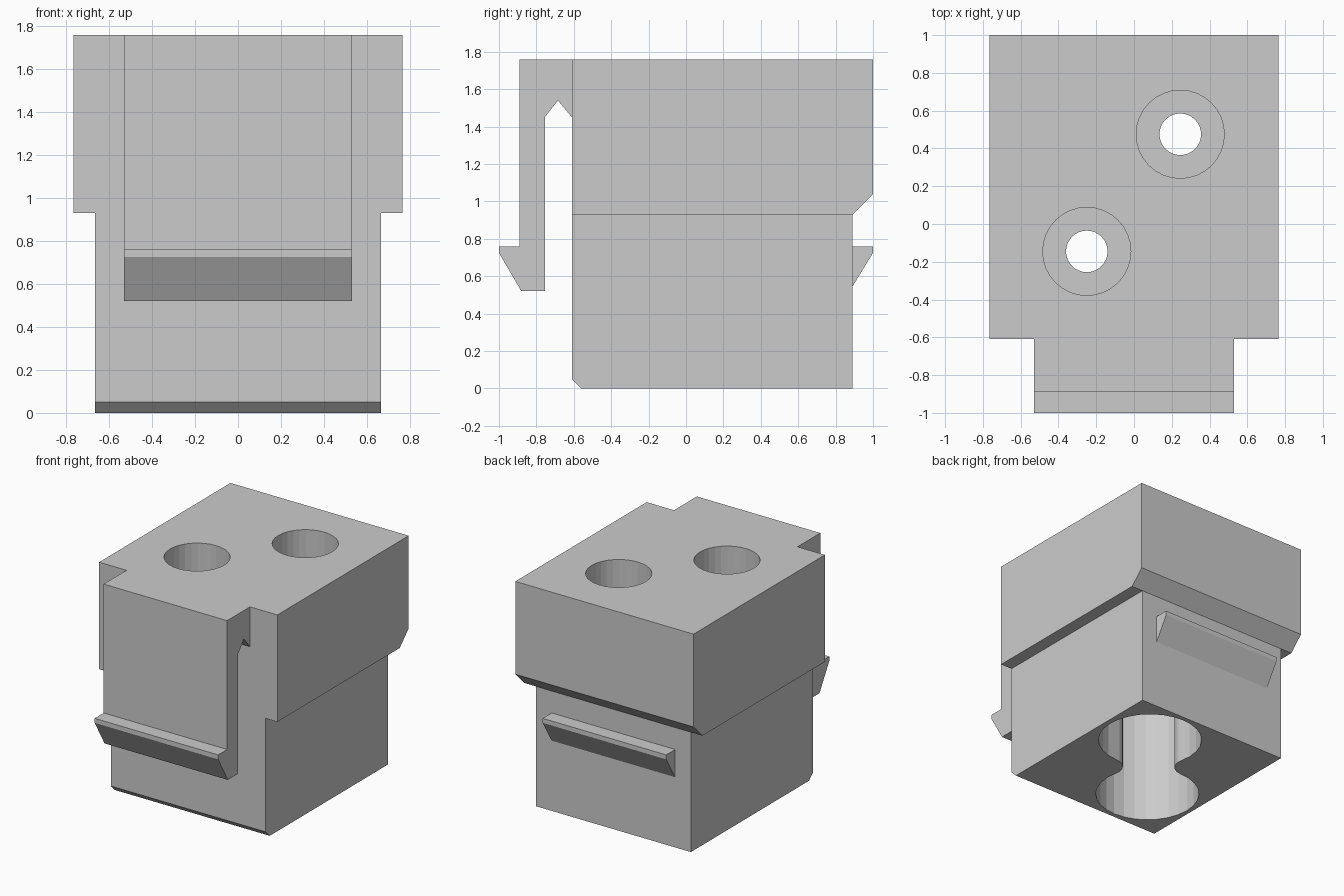
import bpy, bmesh, math
from mathutils import Vector

if "Cube" in bpy.data.objects:
    bpy.data.objects.remove(bpy.data.objects["Cube"])


def prism(name, pts, axis, a, b):
    """Extrude a closed outline: (y, z) points along x, or (x, y) points along z."""
    bm = bmesh.new()
    place = (lambda p: (a, p[0], p[1])) if axis == 'x' else (lambda p: (p[0], p[1], a))
    face = bm.faces.new([bm.verts.new(place(p)) for p in pts])
    ext = bmesh.ops.extrude_face_region(bm, geom=[face])
    d = Vector((b - a, 0, 0)) if axis == 'x' else Vector((0, 0, b - a))
    bmesh.ops.translate(bm, vec=d, verts=[g for g in ext['geom'] if isinstance(g, bmesh.types.BMVert)])
    bmesh.ops.recalc_face_normals(bm, faces=bm.faces)
    me = bpy.data.meshes.new(name)
    bm.to_mesh(me)
    bm.free()
    ob = bpy.data.objects.new(name, me)
    bpy.context.collection.objects.link(ob)
    return ob


def combine(target, tool, op):
    """Apply a boolean and remove the tool object."""
    mod = target.modifiers.new(op.lower(), 'BOOLEAN')
    mod.operation, mod.solver, mod.object = op, 'EXACT', tool
    bpy.context.view_layer.objects.active = target
    bpy.ops.object.modifier_apply(modifier=mod.name)
    bpy.data.objects.remove(tool)


def arc(cx, cy, r, a0, a1, n):
    return [(cx + r * math.cos(a0 + (a1 - a0) * i / n),
             cy + r * math.sin(a0 + (a1 - a0) * i / n)) for i in range(n)]


# Wide upper block with the sloped rear underside
body = prism('connector_body', [(-.61, .93), (.89, .93), (1, 1.04), (1, 1.76), (-.61, 1.76)],
             'x', -.765, .765)

# Narrower lower block with a chamfered front bottom edge
lower = prism('lower_block', [(-.56, 0), (.89, 0), (.89, 1), (-.61, 1), (-.61, .05)],
              'x', -.665, .665)

# Hanging front latch arm with its barb
latch = prism('latch_arm', [(-.5, 1.76), (-.89, 1.76), (-.89, .76), (-1, .76), (-1, .725),
                            (-.88, .52), (-.755, .52), (-.755, 1.45), (-.685, 1.54),
                            (-.61, 1.45), (-.5, 1.45)], 'x', -.53, .53)

# Rear catch
catch = prism('rear_catch', [(.8, .76), (1, .76), (1, .725), (.89, .545), (.8, .545)],
              'x', -.53, .53)
for part in (lower, latch, catch):
    combine(body, part, 'UNION')

# Two-lobed socket in the underside, lobes joined by a filleted neck
hole_a, hole_b = Vector((.245, .475)), Vector((-.25, -.145))
mid, half = (hole_a + hole_b) / 2, (hole_a - hole_b).length / 2
R, w = .38, .19
f = (w * w + half * half - R * R) / (2 * (R - w))
t = math.atan2(-half, w + f)
outline = (arc(0, half, R, t, math.pi - t, 22) + arc(-w - f, 0, f, -t, t, 8)
           + arc(0, -half, R, math.pi + t, 2 * math.pi - t, 22)
           + arc(w + f, 0, f, math.pi - t, math.pi + t, 8))
v = (hole_a - hole_b).normalized()
u = Vector((v.y, -v.x))
socket = prism('socket_cutter', [mid + u * p[0] + v * p[1] for p in outline], 'z', -.1, 1.2)
combine(body, socket, 'DIFFERENCE')

# Stepped wire holes from the top
for c in (hole_a, hole_b):
    for r, bottom in ((.233, 1.35), (.11, 1.1)):
        cutter = prism('hole_cutter', arc(c.x, c.y, r, 0, 2 * math.pi, 32), 'z', bottom, 1.9)
        combine(body, cutter, 'DIFFERENCE')
